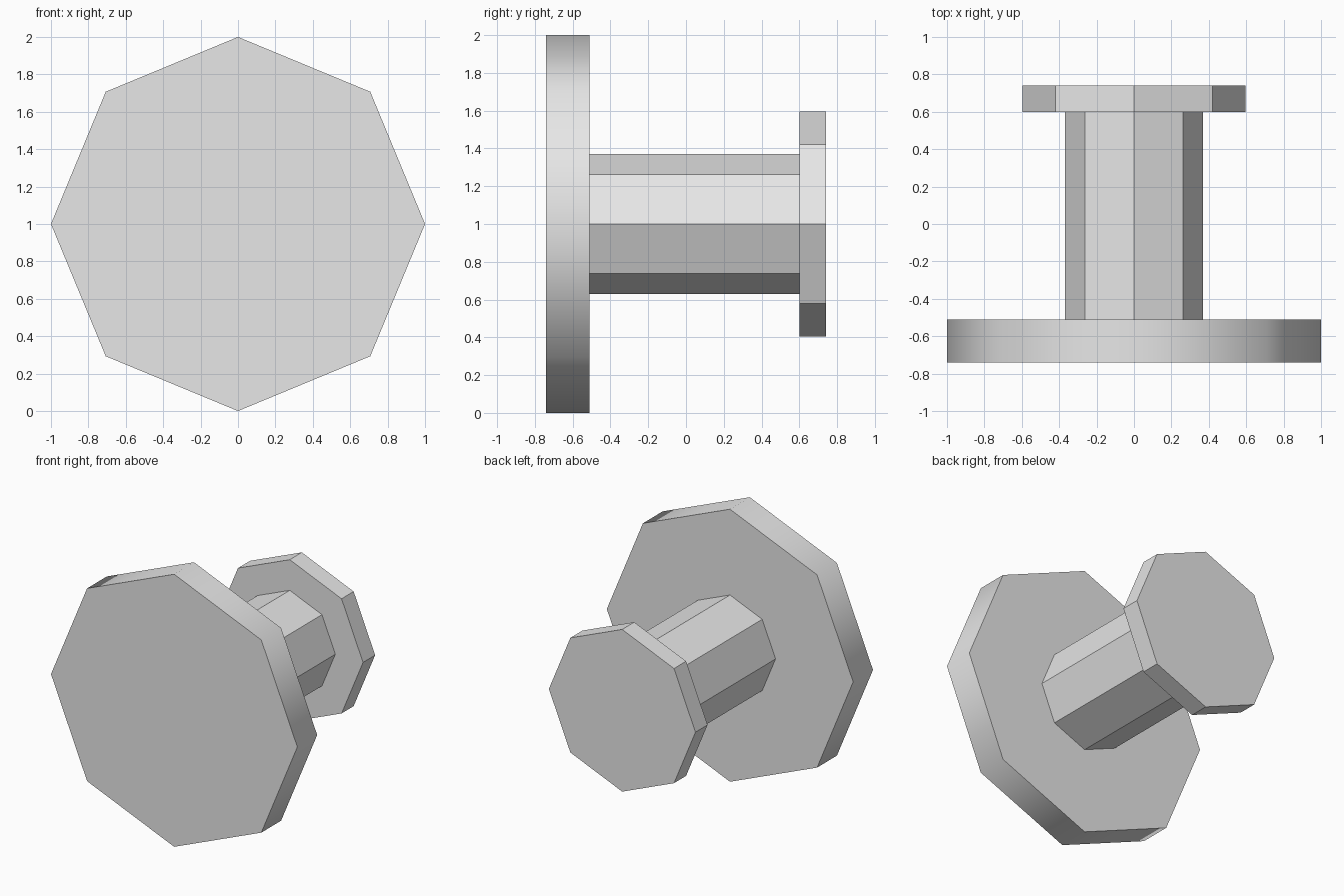
import bpy
from math import radians

cube = bpy.data.objects.get("Cube")
if cube:
    bpy.data.objects.remove(cube, do_unlink=True)

# Single plain grey
grey = bpy.data.materials.new("plain_grey")
grey.use_nodes = True
colour = (0.8, 0.8, 0.8, 1)
grey.diffuse_color = colour
grey.node_tree.nodes["Principled BSDF"].inputs["Base Color"].default_value = colour


def octagon(name, radius, front, back):
    """Eight-sided prism along y with a corner at the top."""
    bpy.ops.mesh.primitive_cylinder_add(
        vertices=8, radius=radius, depth=back - front,
        location=(0, (front + back) / 2, 1), rotation=(radians(90), 0, 0))
    part = bpy.context.object
    part.name = name
    part.data.materials.append(grey)
    return part


# Large front disc with a softly shaded rim
disc = octagon("front_disc", 1.0, -0.74, -0.51)
bpy.ops.object.shade_smooth_by_angle(angle=radians(60))

# Faceted shaft and small end cap
octagon("shaft", 0.37, -0.52, 0.61)
octagon("back_cap", 0.595, 0.60, 0.74)
